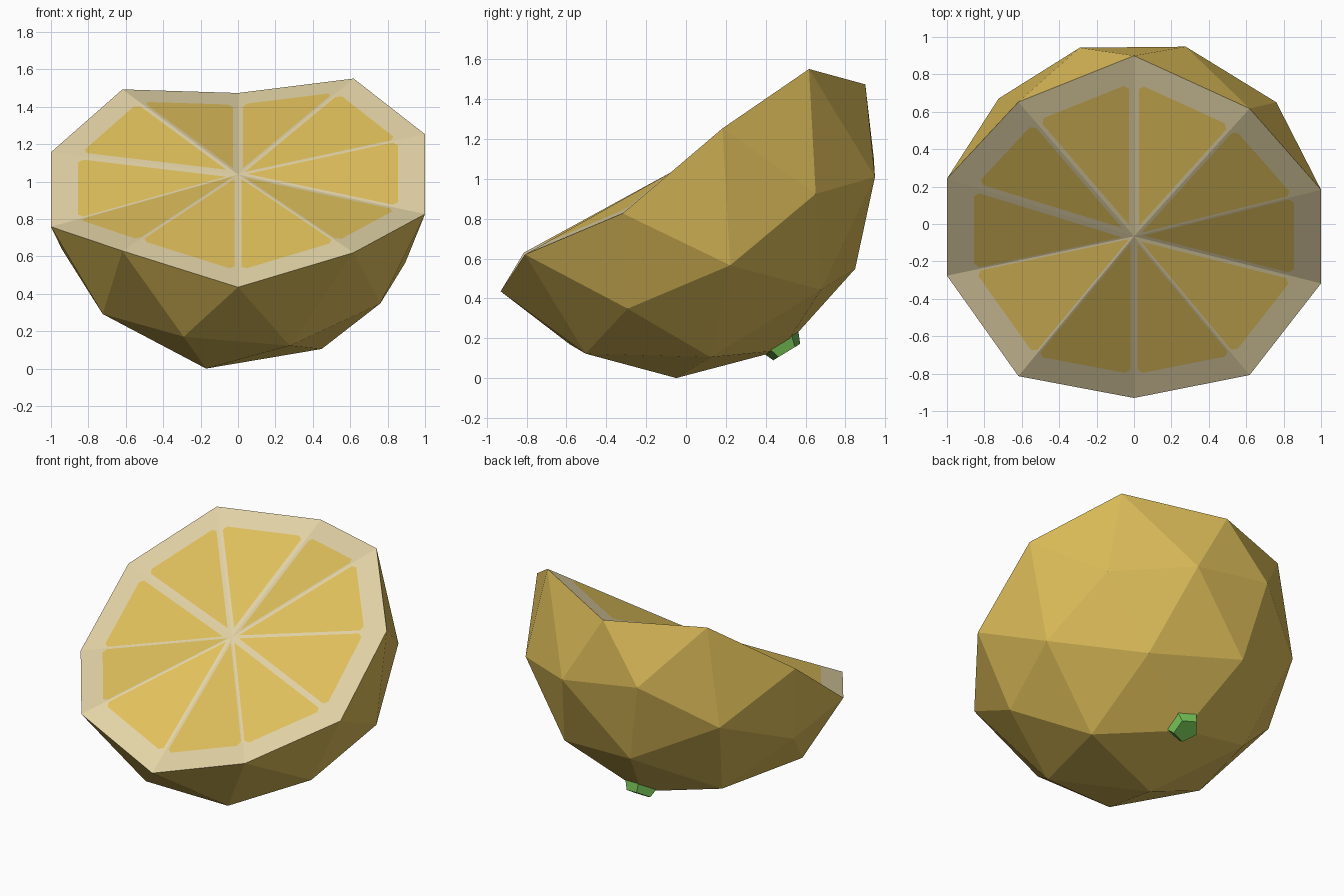
import bpy, bmesh, math
from mathutils import Matrix, Vector

if "Cube" in bpy.data.objects:
    bpy.data.objects.remove(bpy.data.objects["Cube"])

R = 1.0515
TILT = Matrix.Translation((0, -0.066, 1.038)) @ Matrix.Rotation(math.radians(31.4), 4, 'X')

# uneven heights of the ten rim points, starting at 18 degrees, every 36 degrees
RIM = [0.054, 0.082, -0.131, 0.014, -0.059, -0.129, 0.041, -0.064, 0.030, -0.049]
# half widths of the pith spokes in the same order
SPOKE = [0.011, 0.018, 0.027, 0.021, 0.030, 0.010, 0.011, 0.018, 0.011, 0.020]


def material(name, rgb):
    m = bpy.data.materials.new(name)
    m.diffuse_color = (*rgb, 1)
    m.use_nodes = True
    m.node_tree.nodes["Principled BSDF"].inputs["Base Color"].default_value = m.diffuse_color
    return m


def finish(bm, name, mats):
    bm.transform(TILT)
    me = bpy.data.meshes.new(name)
    bm.to_mesh(me)
    bm.free()
    for m in mats:
        me.materials.append(m)
    ob = bpy.data.objects.new(name, me)
    bpy.context.collection.objects.link(ob)
    return ob


rind_mat = material("rind yellow", (0.72, 0.505, 0.10))
pith_mat = material("pith cream", (0.76, 0.65, 0.38))
flesh_mat = material("flesh yellow", (0.75, 0.53, 0.107))
stem_mat = material("stem green", (0.19, 0.56, 0.10))

# rind: lower half of an icosphere with an uneven rim
bm = bmesh.new()
bmesh.ops.create_icosphere(bm, subdivisions=2, radius=R)
bmesh.ops.delete(bm, geom=[v for v in bm.verts if v.co.z > 0.05], context='VERTS')
for v in bm.verts:
    if abs(v.co.z) < 0.05:
        k = round((math.degrees(math.atan2(v.co.y, v.co.x)) - 18) / 36) % 10
        v.co.z = RIM[k]
finish(bm, "rind", [rind_mat])

# cut face: ten wedges, each a flesh panel with rounded corners inset in pith
bm = bmesh.new()
rim = []
for k, h in enumerate(RIM):
    a = math.radians(18 + 36 * k)
    rim.append(Vector((R * math.cos(a), R * math.sin(a), h)))
centre = bm.verts.new((0, 0, 0))
rim_v = [bm.verts.new(p) for p in rim]
for k in range(10):
    j = (k + 1) % 10
    a, b = rim[k], rim[j]
    u, v = a.normalized(), b.normalized()
    s = math.sin(u.angle(v))
    wa, wb = SPOKE[k] / s, SPOKE[j] / s
    tip = u * wb + v * wa
    ca = u * (0.855 - wa / b.length) * a.length + v * wa
    cb = v * (0.855 - wb / a.length) * b.length + u * wb
    along = (cb - ca).normalized() * 0.03
    pts = [tip, ca - u * 0.03, ca + along, cb - along, cb - v * 0.03]
    t, a1, a2, b2, b1 = [bm.verts.new(p) for p in pts]
    bm.faces.new((t, a1, a2, b2, b1)).material_index = 1
    bm.faces.new((centre, rim_v[k], a1, t))
    bm.faces.new((rim_v[k], a2, a1))
    bm.faces.new((rim_v[k], rim_v[j], b2, a2))
    bm.faces.new((rim_v[j], b1, b2))
    bm.faces.new((centre, t, b1, rim_v[j]))
finish(bm, "cut_face", [pith_mat, flesh_mat])

# stem: five-sided stub at the pole
bm = bmesh.new()
place = Matrix.Translation((0, 0.015, -1.026)) @ Matrix.Rotation(math.radians(90), 4, 'Z')
bmesh.ops.create_cone(bm, cap_ends=True, segments=5, radius1=0.083, radius2=0.125,
                      depth=0.092, matrix=place)
finish(bm, "stem", [stem_mat])
